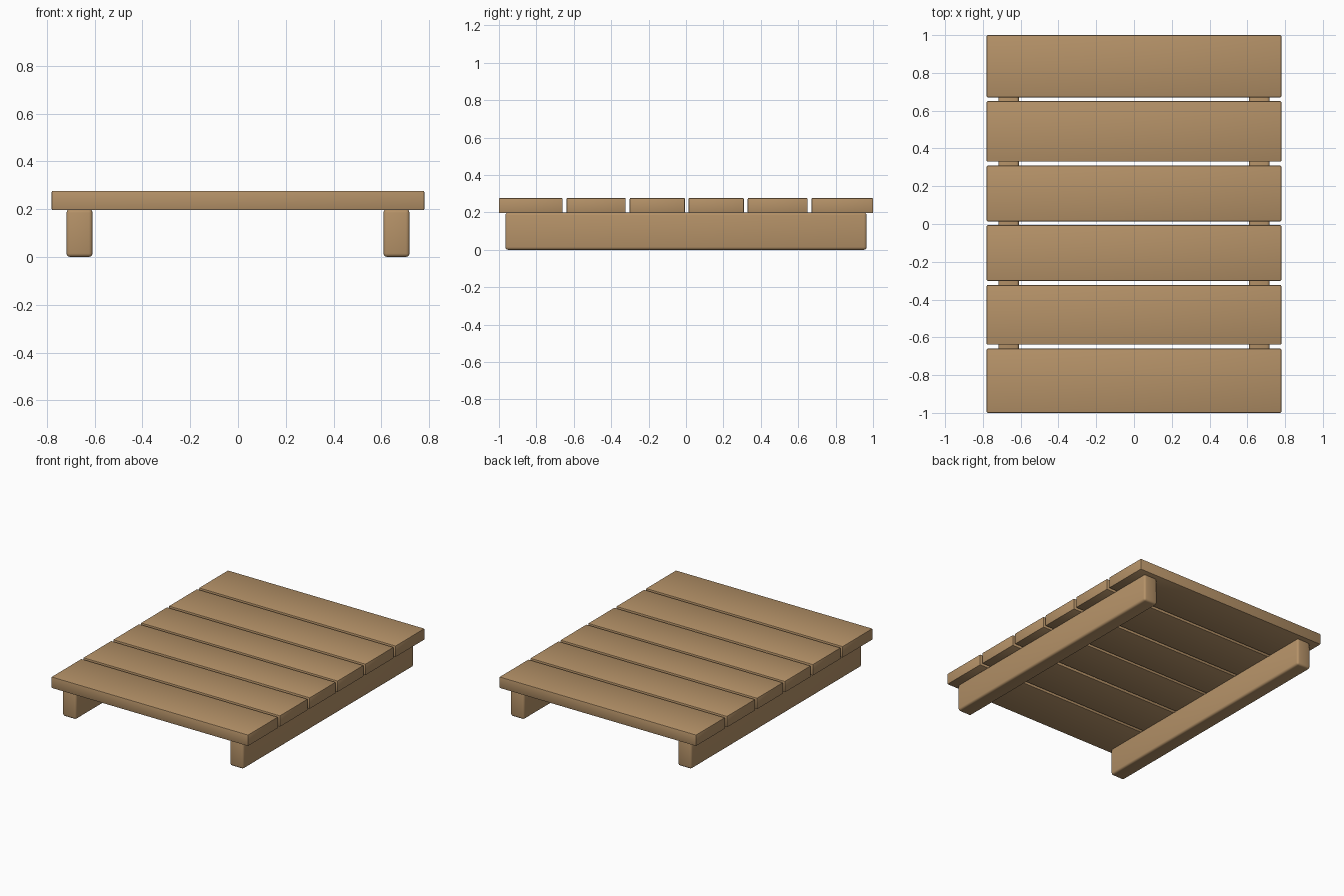
import bpy

if "Cube" in bpy.data.objects:
    bpy.data.objects.remove(bpy.data.objects["Cube"])

wood = bpy.data.materials.new("light_wood")
wood.diffuse_color = (0.462, 0.287, 0.138, 1.0)
wood.use_nodes = True
wood.node_tree.nodes["Principled BSDF"].inputs["Base Color"].default_value = wood.diffuse_color


def beam(name, x, y, z, bevel, segments):
    """Softly bevelled box spanning the given (min, max) ranges."""
    bpy.ops.mesh.primitive_cube_add(size=1)
    ob = bpy.context.object
    ob.name = name
    ob.location = [(a + b) / 2 for a, b in (x, y, z)]
    ob.scale = [b - a for a, b in (x, y, z)]
    bpy.ops.object.transform_apply(location=True, rotation=False, scale=True)
    ob.data.materials.append(wood)
    mod = ob.modifiers.new("soft_edges", 'BEVEL')
    mod.width = bevel
    mod.segments = segments
    bpy.ops.object.modifier_apply(modifier=mod.name)
    bpy.ops.object.shade_smooth_by_angle()
    return ob


# deck planks, front to back, separated by narrow gaps
spans = [(-1.0, -0.66), (-0.639, -0.323), (-0.301, -0.006),
         (0.014, 0.309), (0.33, 0.65), (0.671, 1.0)]
for i, span in enumerate(spans):
    beam(f"deck_plank_{i + 1}", (-0.78, 0.78), span, (0.196, 0.277), 0.005, 2)

# two long rails carrying the deck
for side, x in (("left", (-0.718, -0.609)), ("right", (0.609, 0.718))):
    beam(f"{side}_rail", x, (-0.966, 0.966), (0.0, 0.2), 0.015, 3)
